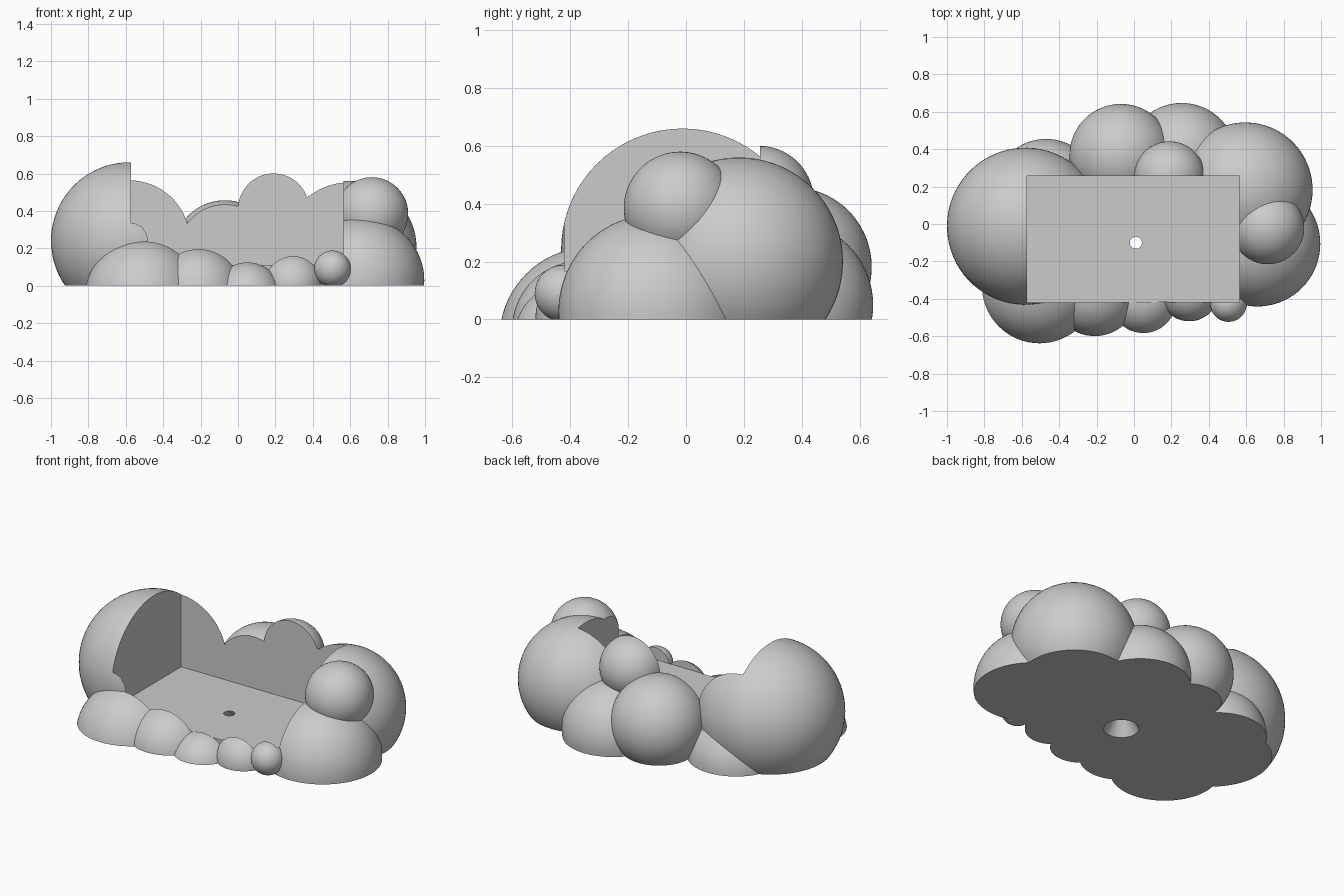
import bpy
import math
from mathutils import Matrix

if "Cube" in bpy.data.objects:
    bpy.data.objects.remove(bpy.data.objects["Cube"])

# Single matte grey
grey = bpy.data.materials.new("plain_grey")
grey.use_nodes = True
colour = (0.6, 0.6, 0.6, 1)
grey.diffuse_color = colour
grey.node_tree.nodes["Principled BSDF"].inputs["Base Color"].default_value = colour


def ball(name, centre, radius):
    bpy.ops.mesh.primitive_uv_sphere_add(segments=72, ring_count=36, radius=radius, location=centre)
    ob = bpy.context.object
    ob.name = name
    # Small per-ball turn keeps the meshes from lining up
    ob.rotation_euler.z = 0.37 * centre[0] + 0.011
    return ob


def block(name, low, high):
    bpy.ops.mesh.primitive_cube_add(size=1, location=[(a + b) / 2 for a, b in zip(low, high)])
    ob = bpy.context.object
    ob.name = name
    ob.scale = [b - a for a, b in zip(low, high)]
    return ob


def combine(target, tool, operation):
    mod = target.modifiers.new(operation.lower(), "BOOLEAN")
    mod.operation = operation
    mod.solver = "EXACT"
    mod.object = tool
    bpy.context.view_layer.update()
    bpy.context.view_layer.objects.active = target
    bpy.ops.object.modifier_apply(modifier=mod.name)
    bpy.data.objects.remove(tool)


# Solid core under the tray floor
cloud = block("cloud_tray", (-0.57, -0.417, -0.1), (0.56, 0.3, 0.15))

# Billows: centre and radius
billows = {
    "left_end_large": ((-0.58, -0.012, 0.24), 0.42),
    "back_left_low": ((-0.47, 0.175, 0.0), 0.28),
    "back_middle": ((-0.07, 0.367, 0.182), 0.275),
    "back_right_low": ((0.255, 0.355, 0.05), 0.292),
    "back_top": ((0.19, 0.252, 0.41), 0.19),
    "right_back_large": ((0.595, 0.183, 0.2), 0.36),
    "right_front": ((0.66, -0.105, 0.028), 0.336),
    "right_top": ((0.715, -0.02, 0.385), 0.195),
    "front_first": ((-0.505, -0.33, -0.065), 0.315),
    "front_second": ((-0.21, -0.365, -0.035), 0.237),
    "front_third": ((0.05, -0.408, -0.06), 0.185),
    "front_fourth": ((0.295, -0.36, 0.01), 0.16),
    "front_bead": ((0.505, -0.425, 0.09), 0.098),
}
for name, (centre, radius) in billows.items():
    combine(cloud, ball(name, centre, radius), "UNION")

# Rectangular recess, flat underside
combine(cloud, block("recess_cutter", (-0.572, -0.42, 0.112), (0.565, 0.256, 1.2)), "DIFFERENCE")
combine(cloud, block("ground_cutter", (-2, -2, -1), (2, 2, 0)), "DIFFERENCE")

# Tapered drain hole, wide at the bottom
bpy.ops.mesh.primitive_cone_add(vertices=48, radius1=0.106, radius2=0.026, depth=0.132,
                                location=(0.01, -0.1, 0.056))
drain = bpy.context.object
drain.name = "drain_cutter"
combine(cloud, drain, "DIFFERENCE")

# Bake the block scale, shade and colour
cloud.data.transform(cloud.matrix_world)
cloud.matrix_world = Matrix.Identity(4)
cloud.data.materials.clear()
cloud.data.materials.append(grey)
bpy.ops.object.select_all(action="DESELECT")
cloud.select_set(True)
bpy.context.view_layer.objects.active = cloud
bpy.ops.object.shade_smooth_by_angle(angle=math.radians(20))
